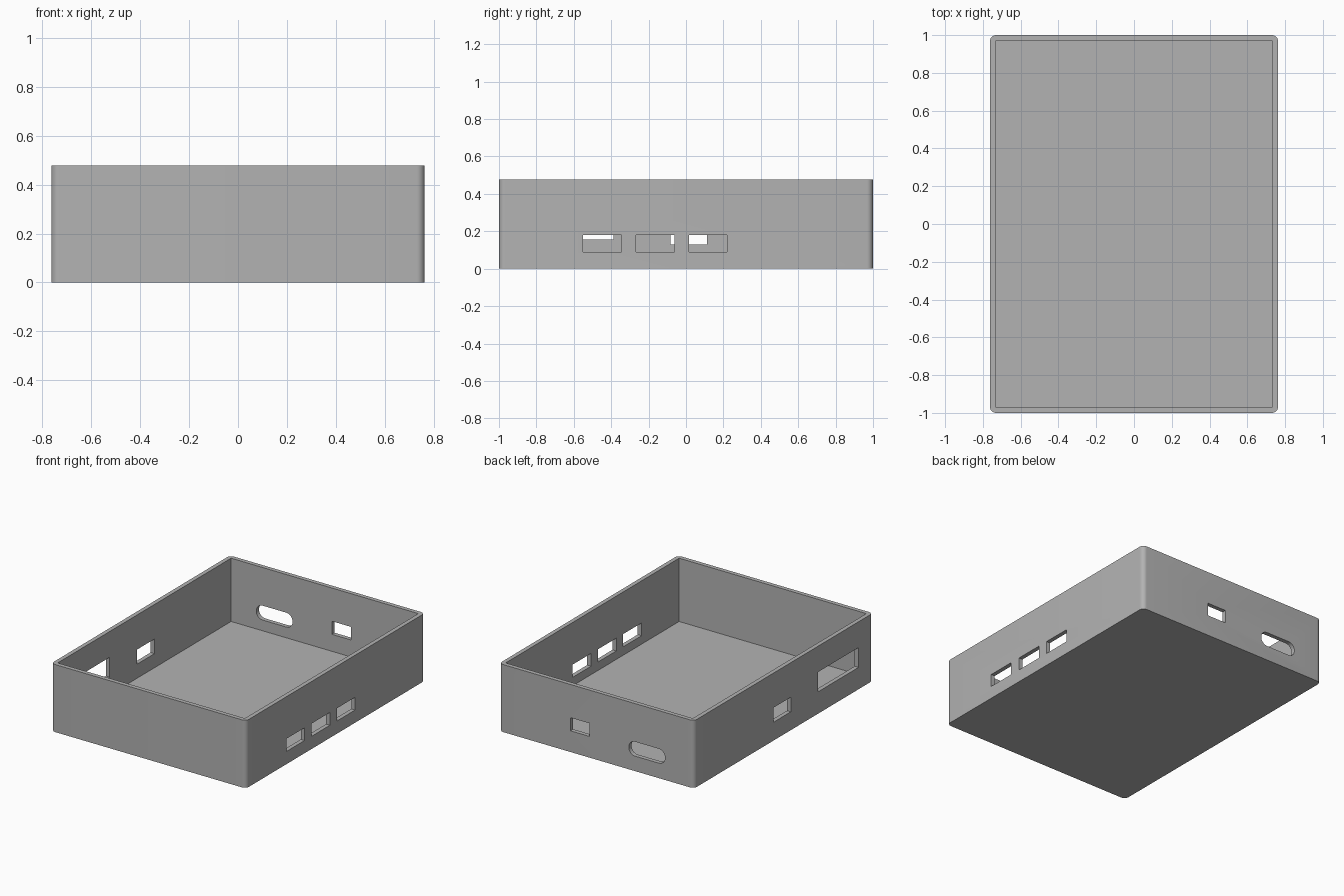
import bpy
import bmesh
from math import radians

HX, HY, H = 0.763, 1.0, 0.478   # outer half sizes and height
WALL, RADIUS = 0.03, 0.033

if "Cube" in bpy.data.objects:
    bpy.data.objects.remove(bpy.data.objects["Cube"], do_unlink=True)

grey = bpy.data.materials.new("grey_plastic")
grey.use_nodes = True
grey.diffuse_color = (0.45, 0.45, 0.45, 1)
grey.node_tree.nodes["Principled BSDF"].inputs["Base Color"].default_value = (0.45, 0.45, 0.45, 1)


def block(name, x, y, z, radius=0, axis=2, segments=8):
    """Box spanning three ranges; edges along one axis may be rounded."""
    bm = bmesh.new()
    bmesh.ops.create_cube(bm, size=1)
    for v in bm.verts:
        v.co = [(r[0] + r[1]) / 2 + c * (r[1] - r[0]) for r, c in zip((x, y, z), v.co)]
    if radius:
        edges = [e for e in bm.edges
                 if abs((e.verts[0].co - e.verts[1].co).normalized()[axis]) > 0.9]
        bmesh.ops.bevel(bm, geom=edges, offset=radius, segments=segments,
                        profile=0.5, affect='EDGES')
    mesh = bpy.data.meshes.new(name)
    bm.to_mesh(mesh)
    bm.free()
    mesh.materials.append(grey)
    obj = bpy.data.objects.new(name, mesh)
    bpy.context.collection.objects.link(obj)
    return obj


# Outer shell with rounded vertical corners
tray = block("case_tray", (-HX, HX), (-HY, HY), (0, H), RADIUS)

# Wall spans that the port cutters pass through
right = (HX - 2 * WALL, HX + WALL)
left = (-HX - WALL, -HX + 2 * WALL)
back = (HY - 2 * WALL, HY + WALL)

cutters = [block("cavity_cutter", (WALL - HX, HX - WALL), (WALL - HY, HY - WALL), (WALL, 1))]

# Three equal ports in the +x wall
for y in (-0.55, -0.267, 0.015):
    cutters.append(block("side_port_cutter", right, (y, y + 0.205), (0.09, 0.18)))

# Large and small ports in the -x wall
cutters.append(block("large_port_cutter", left, (-0.84, -0.388), (0.155, 0.295)))
cutters.append(block("small_port_cutter", left, (-0.082, 0.112), (0.13, 0.233)))

# Small port and rounded slot in the back wall
cutters.append(block("back_port_cutter", (0.055, 0.205), back, (0.15, 0.243)))
cutters.append(block("slot_cutter", (-0.536, -0.252), back, (0.106, 0.208), 0.05, axis=1))

# Cut everything out of the shell
bpy.context.view_layer.objects.active = tray
for cutter in cutters:
    mod = tray.modifiers.new("cut", 'BOOLEAN')
    mod.operation, mod.solver, mod.object = 'DIFFERENCE', 'EXACT', cutter
    bpy.ops.object.modifier_apply(modifier=mod.name)
    bpy.data.objects.remove(cutter, do_unlink=True)

# Smooth the rounded corners, keep the other edges sharp
for obj in bpy.context.selected_objects:
    obj.select_set(False)
tray.select_set(True)
bpy.ops.object.shade_smooth_by_angle(angle=radians(30))
